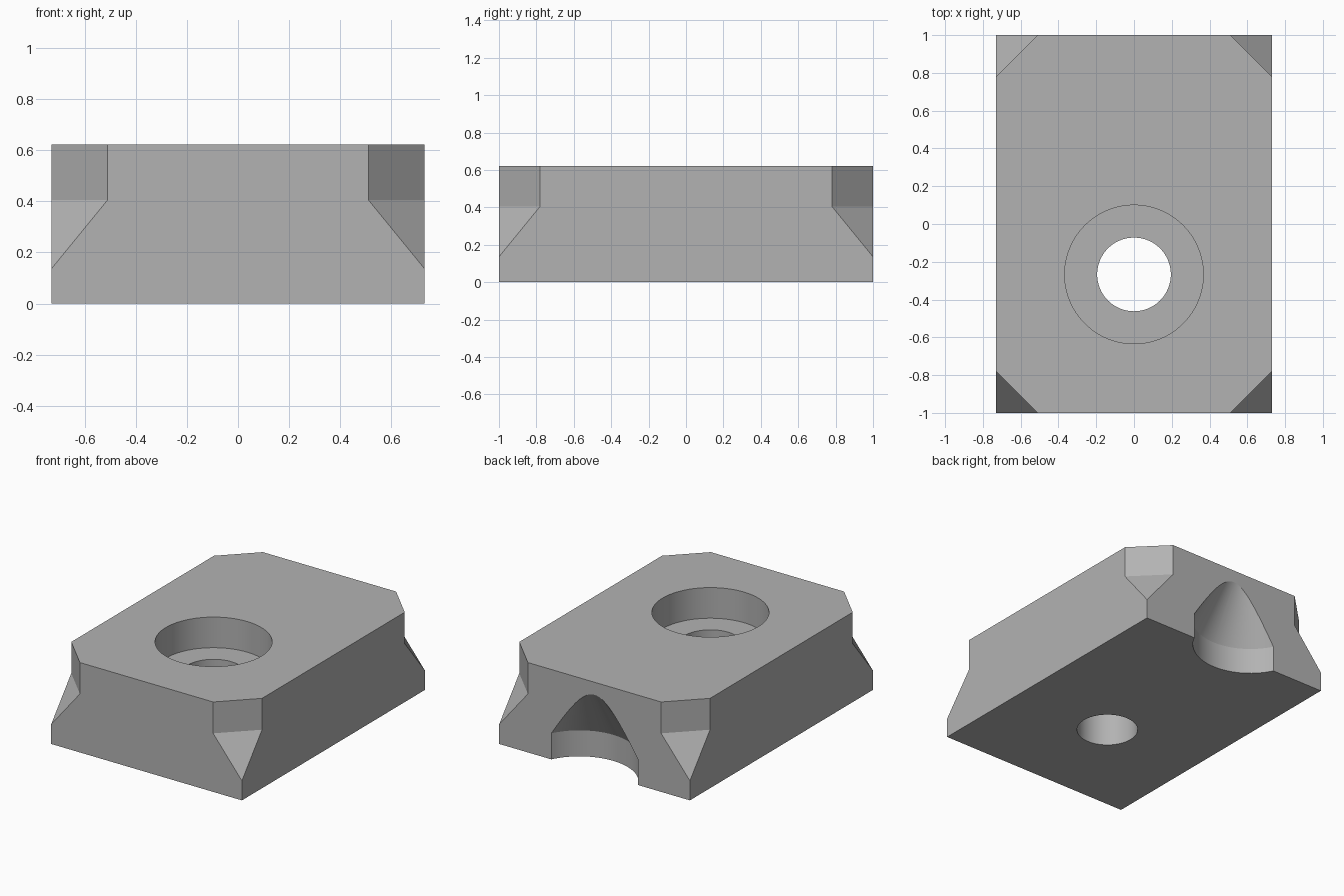
import bpy, bmesh, math
from mathutils import Matrix, Vector

cube = bpy.data.objects.get("Cube")
if cube:
    bpy.data.objects.remove(cube, do_unlink=True)

HALF_X, HALF_Y, HEIGHT = 0.73, 1.0, 0.622
SLOPE = math.tan(math.radians(60))

grey = bpy.data.materials.new("plain grey")
grey.use_nodes = True
colour = (0.45, 0.45, 0.45, 1)
grey.diffuse_color = colour
grey.node_tree.nodes["Principled BSDF"].inputs["Base Color"].default_value = colour


def make_object(name, bm):
    bmesh.ops.recalc_face_normals(bm, faces=bm.faces)
    mesh = bpy.data.meshes.new(name)
    bm.to_mesh(mesh)
    bm.free()
    mesh.materials.append(grey)
    obj = bpy.data.objects.new(name, mesh)
    bpy.context.collection.objects.link(obj)
    return obj


def lathe(name, profile, y, steps=96):
    """Spin a (radius, z) profile about the upright axis at x = 0."""
    bm = bmesh.new()
    verts = [bm.verts.new((r, 0, z)) for r, z in profile]
    edges = [bm.edges.new(pair) for pair in zip(verts, verts[1:])]
    bmesh.ops.spin(bm, geom=verts + edges, cent=(0, 0, 0), axis=(0, 0, 1),
                   angle=math.tau, steps=steps)
    bmesh.ops.remove_doubles(bm, verts=bm.verts, dist=1e-4)
    bmesh.ops.translate(bm, verts=bm.verts, vec=(0, y, 0))
    return make_object(name, bm)


def corner_cutter(sx, sy):
    """Upright chamfer that runs out in a slope towards the corner."""
    inner, outer, shoulder = -0.1556, 0.2, 0.405
    profile = [(inner, shoulder), (inner, 0.8), (outer, 0.8),
               (outer, shoulder - (outer - inner) * SLOPE)]
    out = Vector((sx, sy, 0)).normalized()
    side = Vector((-sy, sx, 0)).normalized()
    corner = Vector((sx * HALF_X, sy * HALF_Y, 0))
    bm = bmesh.new()
    for s, z in profile:
        for w in (-0.45, 0.45):
            bm.verts.new(corner + out * s + side * w + Vector((0, 0, z)))
    bmesh.ops.convex_hull(bm, input=bm.verts)
    return make_object("corner_cutter", bm)


# Block
bm = bmesh.new()
bmesh.ops.create_cube(bm, size=1, matrix=Matrix.Translation((0, 0, HEIGHT / 2))
                      @ Matrix.Diagonal((2 * HALF_X, 2 * HALF_Y, HEIGHT, 1)))
block = make_object("clamp_block", bm)

# Corner chamfers
cutters = [corner_cutter(sx, sy) for sx in (-1, 1) for sy in (-1, 1)]

# Stepped bolt hole
cutters.append(lathe("bolt_hole_cutter",
                     [(0, -0.1), (0.195, -0.1), (0.195, 0.41),
                      (0.367, 0.41), (0.367, 0.8), (0, 0.8)], -0.267))

# Cone-tipped round notch in the back
R = 0.37
cutters.append(lathe("back_notch_cutter",
                     [(0, -0.1), (R, -0.1), (R, 0.18), (0, 0.18 + R * SLOPE)], 1.165))

bpy.context.view_layer.objects.active = block
for cutter in cutters:
    cutter.hide_render = True
    cut = block.modifiers.new("cut", "BOOLEAN")
    cut.operation = "DIFFERENCE"
    cut.solver = "EXACT"
    cut.object = cutter
    bpy.ops.object.modifier_apply(modifier=cut.name)
    bpy.data.objects.remove(cutter, do_unlink=True)

# Smooth round walls, crisp edges
bpy.ops.object.select_all(action="DESELECT")
block.select_set(True)
bpy.ops.object.shade_smooth_by_angle(angle=math.radians(25))
